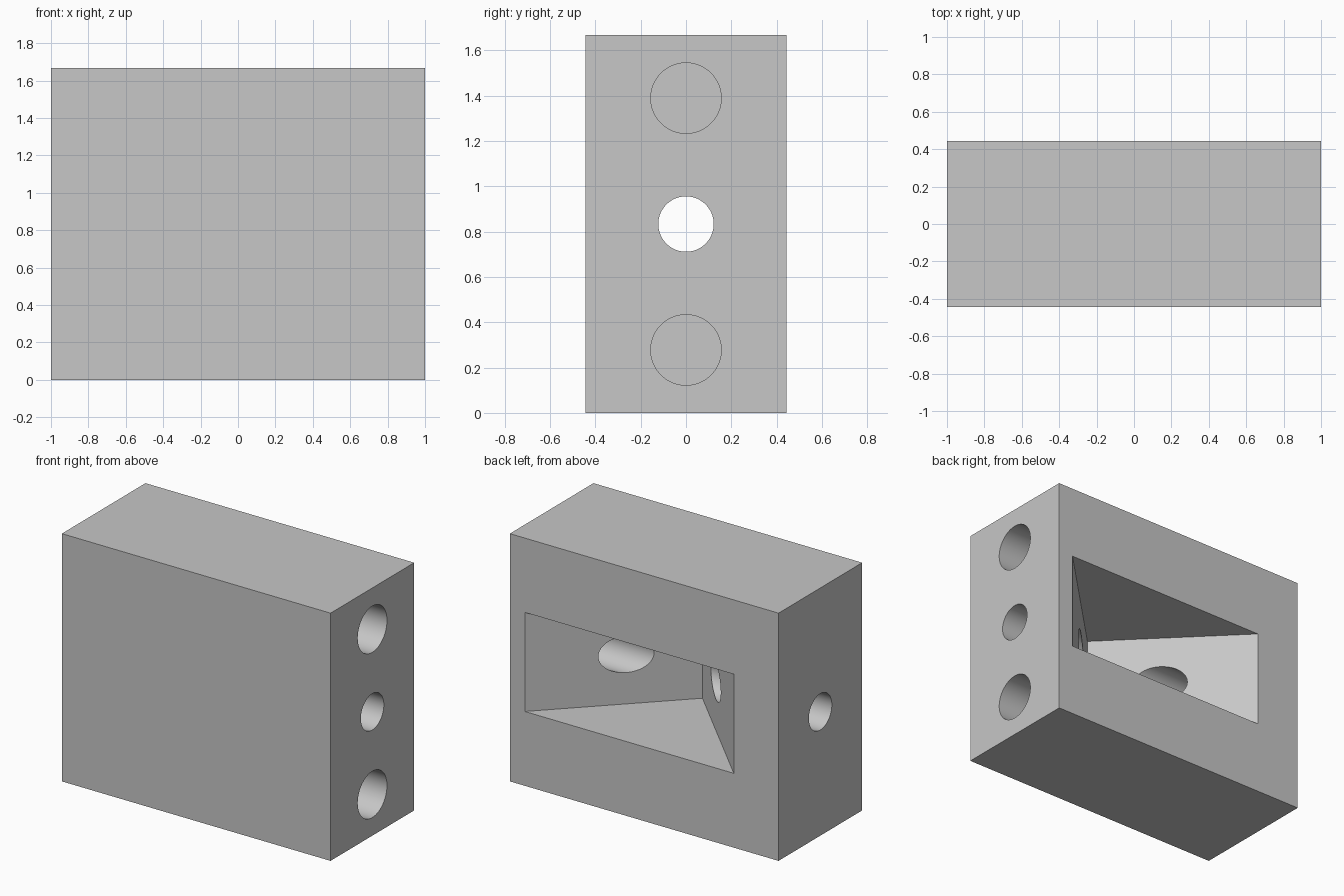
import bpy
import bmesh
from math import pi
from mathutils import Matrix, Vector

U = 1 / 9                      # design unit: block is 18 x 8 x 15 units
L, D, H = 18 * U, 8 * U, 15 * U

old = bpy.data.objects.get("Cube")
if old:
    bpy.data.objects.remove(old, do_unlink=True)

grey = bpy.data.materials.new("plain grey")
grey.use_nodes = True
colour = (0.57, 0.57, 0.57, 1)
grey.diffuse_color = colour
grey.node_tree.nodes["Principled BSDF"].inputs["Base Color"].default_value = colour


def make_object(name, bm):
    mesh = bpy.data.meshes.new(name)
    bmesh.ops.recalc_face_normals(bm, faces=bm.faces)
    bm.to_mesh(mesh)
    bm.free()
    mesh.materials.append(grey)
    obj = bpy.data.objects.new(name, mesh)
    bpy.context.collection.objects.link(obj)
    return obj


def bore(name, radius, z, x_start, x_end):
    """Cylinder along x used to drill a hole."""
    bm = bmesh.new()
    place = Matrix.Translation(((x_start + x_end) / 2, 0, z)) @ Matrix.Rotation(pi / 2, 4, "Y")
    bmesh.ops.create_cone(bm, cap_ends=True, segments=96, radius1=radius,
                          radius2=radius, depth=x_end - x_start, matrix=place)
    return make_object(name, bm)


def prism(name, outline, z_low, z_high):
    """Extrude an xy outline upwards."""
    bm = bmesh.new()
    face = bm.faces.new([bm.verts.new((x, y, z_low)) for x, y in outline])
    top = bmesh.ops.extrude_face_region(bm, geom=[face])["geom"]
    bmesh.ops.translate(bm, vec=Vector((0, 0, z_high - z_low)),
                        verts=[v for v in top if isinstance(v, bmesh.types.BMVert)])
    return make_object(name, bm)


# Solid block
block = prism("drilled_block", [(-L / 2, -D / 2), (L / 2, -D / 2),
                                (L / 2, D / 2), (-L / 2, D / 2)], 0, H)

# Right-angled wedge pocket in the back, straight through hole, two blind holes
back = D / 2
cutters = [
    prism("wedge_pocket", [(8 * U, back), (8 * U, back + U), (-6 * U, back + U),
                           (-6 * U, back), (U, back - 7 * U)], 4.5 * U, 10.5 * U),
    bore("through_hole", 1.1 * U, H / 2, -L / 2 - U, L / 2 + U),
]
for label, z in (("lower", 2.5 * U), ("upper", 12.5 * U)):
    cutters.append(bore(label + "_blind_hole", 1.4 * U, z, -U, L / 2 + U))

bpy.ops.object.select_all(action="DESELECT")
block.select_set(True)
bpy.context.view_layer.objects.active = block
for cutter in cutters:
    cutter.hide_render = True
    cut = block.modifiers.new(cutter.name, "BOOLEAN")
    cut.operation = "DIFFERENCE"
    cut.solver = "EXACT"
    cut.object = cutter
    bpy.ops.object.modifier_apply(modifier=cut.name)
for cutter in cutters:
    bpy.data.objects.remove(cutter, do_unlink=True)

# Smooth bores with crisp rims
bpy.ops.object.shade_smooth_by_angle(angle=pi / 6)
